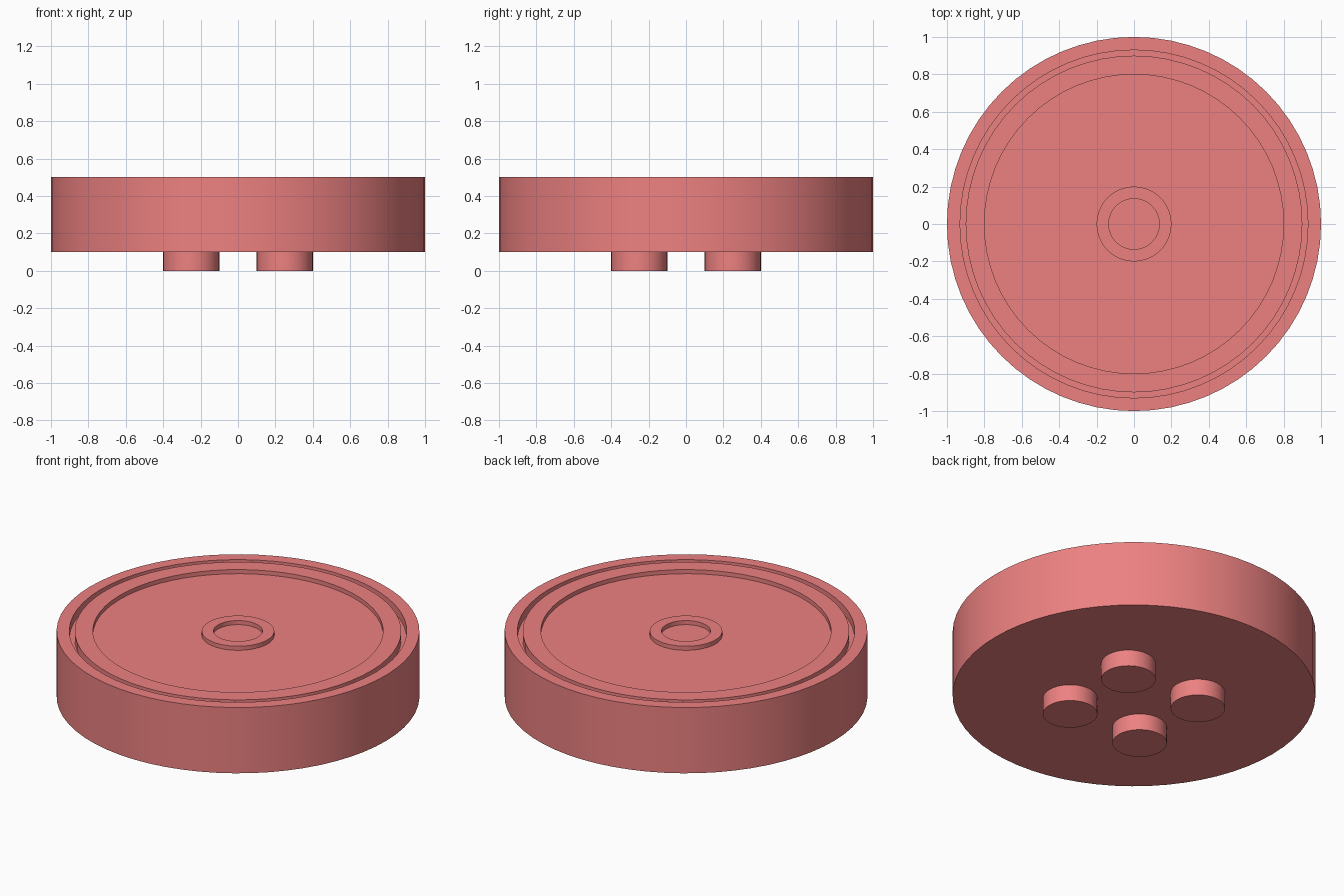
import bpy, bmesh, math

if "Cube" in bpy.data.objects:
    bpy.data.objects.remove(bpy.data.objects["Cube"])

SEGMENTS = 64

mat = bpy.data.materials.new("coral_red")
mat.diffuse_color = (0.85, 0.22, 0.22, 1)
mat.use_nodes = True
mat.node_tree.nodes["Principled BSDF"].inputs["Base Color"].default_value = mat.diffuse_color


def lathe(name, profile, location=(0, 0, 0), segments=SEGMENTS):
    """Spin an (r, z) profile, starting and ending on the axis, into a closed solid."""
    bm = bmesh.new()
    rings = []
    for r, z in profile[1:-1]:
        rings.append([bm.verts.new((r * math.cos(2 * math.pi * i / segments),
                                    r * math.sin(2 * math.pi * i / segments), z))
                      for i in range(segments)])
    for a, b in zip(rings, rings[1:]):
        for i in range(segments):
            j = (i + 1) % segments
            bm.faces.new((a[i], a[j], b[j], b[i]))
    bm.faces.new(rings[0][::-1])
    bm.faces.new(rings[-1])
    bmesh.ops.recalc_face_normals(bm, faces=bm.faces[:])
    mesh = bpy.data.meshes.new(name)
    bm.to_mesh(mesh)
    bm.free()
    mesh.materials.append(mat)
    obj = bpy.data.objects.new(name, mesh)
    obj.location = location
    bpy.context.collection.objects.link(obj)
    bpy.ops.object.select_all(action='DESELECT')
    obj.select_set(True)
    bpy.context.view_layer.objects.active = obj
    bpy.ops.object.shade_smooth_by_angle(angle=math.radians(30))
    return obj


TOP, FLOOR, GROOVE = 0.5, 0.475, 0.45

# Round body: rim, narrow groove, raised band, recessed floor, central ring
lathe("disc_body", [
    (0, 0.1), (1, 0.1), (1, TOP),
    (0.93, TOP), (0.93, GROOVE), (0.9, GROOVE), (0.9, TOP),
    (0.8, TOP), (0.8, FLOOR),
    (0.2, FLOOR), (0.2, TOP), (0.135, TOP), (0.135, FLOOR), (0, FLOOR),
])

# Four short round feet under the body
for side_x, x in (("left", -0.25), ("right", 0.25)):
    for side_y, y in (("front", -0.25), ("back", 0.25)):
        lathe(f"foot_{side_y}_{side_x}",
              [(0, 0), (0.15, 0), (0.15, 0.11), (0, 0.11)], (x, y, 0))
